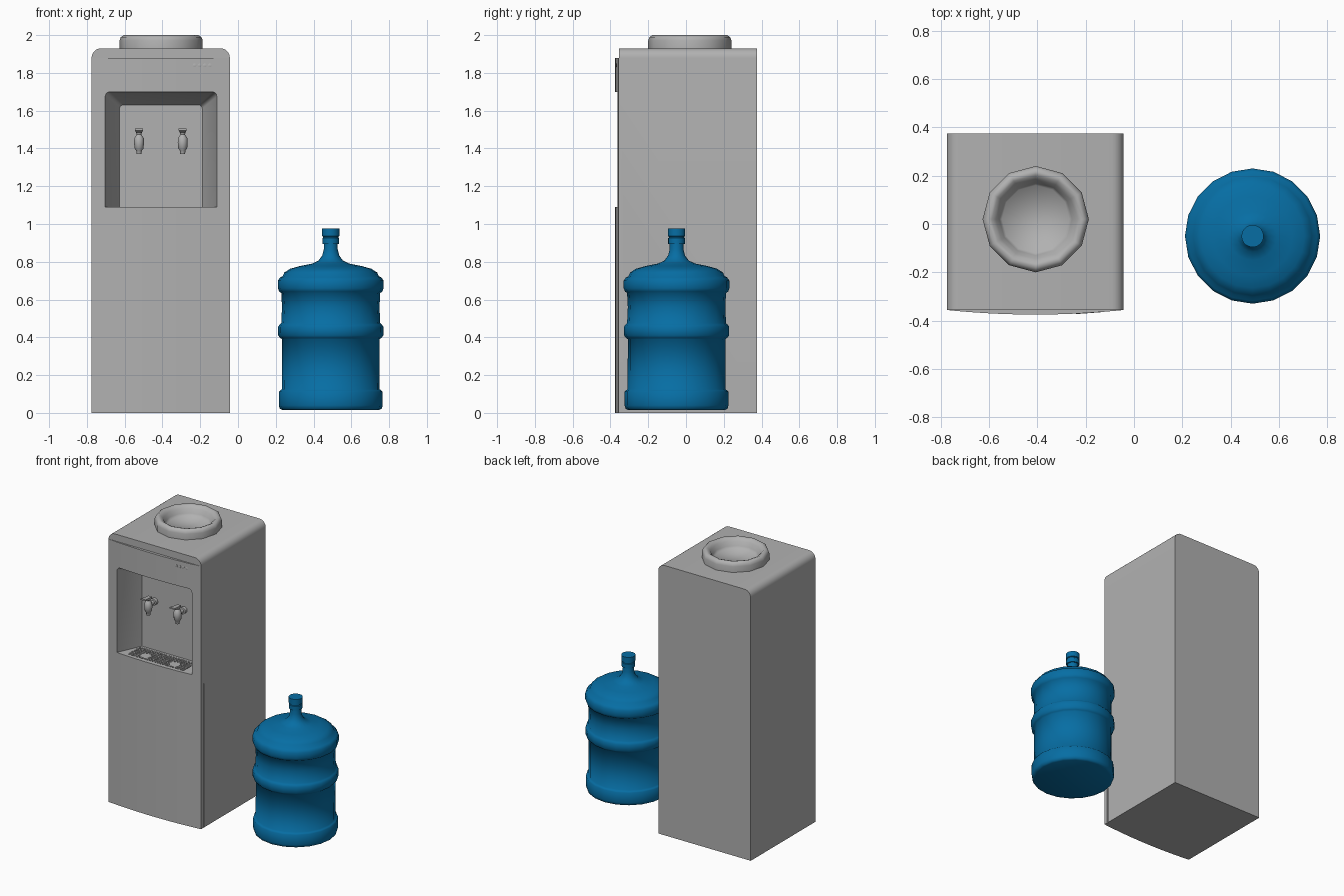
import bpy, bmesh
from math import sin, cos, pi, radians
from mathutils import Vector, Matrix

if "Cube" in bpy.data.objects:
    bpy.data.objects.remove(bpy.data.objects["Cube"])

CX = -0.409          # cabinet centre in x
HALF = 0.366         # cabinet half width


def material(name, colour):
    mat = bpy.data.materials.new(name)
    mat.diffuse_color = (*colour, 1)
    mat.use_nodes = True
    mat.node_tree.nodes["Principled BSDF"].inputs["Base Color"].default_value = mat.diffuse_color
    return mat


GREY = material("cabinet_grey", (0.44, 0.44, 0.44))
BLUE = material("bottle_blue", (0.002, 0.155, 0.37))


def activate(ob):
    bpy.ops.object.select_all(action='DESELECT')
    ob.select_set(True)
    bpy.context.view_layer.objects.active = ob


def smooth(ob, angle=35):
    activate(ob)
    bpy.ops.object.shade_smooth_by_angle(angle=radians(angle))


def finish(bm, name, angle=35, mat=GREY):
    bmesh.ops.recalc_face_normals(bm, faces=bm.faces[:])
    me = bpy.data.meshes.new(name)
    bm.to_mesh(me)
    bm.free()
    ob = bpy.data.objects.new(name, me)
    bpy.context.collection.objects.link(ob)
    me.materials.append(mat)
    smooth(ob, angle)
    return ob


def add_loft(bm, loops):
    """Bridge equal-sized point loops and cap both ends."""
    rows = [[bm.verts.new(p) for p in loop] for loop in loops]
    n = len(rows[0])
    for a, b in zip(rows, rows[1:]):
        for i in range(n):
            j = (i + 1) % n
            bm.faces.new((a[i], a[j], b[j], b[i]))
    bm.faces.new(rows[0])
    bm.faces.new(rows[-1])


def loft(name, loops, angle=35, mat=GREY):
    bm = bmesh.new()
    add_loft(bm, loops)
    return finish(bm, name, angle, mat)


def rings(profile, cx, cy, n):
    """Circles for a turned part from (radius, z) pairs."""
    return [[(cx + r * cos(2 * pi * i / n), cy + r * sin(2 * pi * i / n), z)
             for i in range(n)] for r, z in profile]


def add_box(bm, lo, hi):
    lo, hi = Vector(lo), Vector(hi)
    m = Matrix.Translation((lo + hi) / 2) @ Matrix.Diagonal((*(hi - lo), 1))
    bmesh.ops.create_cube(bm, size=1, matrix=m)


def box(name, lo, hi):
    bm = bmesh.new()
    add_box(bm, lo, hi)
    return finish(bm, name)


def arch(x0, x1, z0, z1, r, y, n=6):
    """Rectangle in the xz plane with rounded top corners."""
    pts = [(x0, y, z0), (x1, y, z0)]
    for cx, start in ((x1 - r, 0), (x0 + r, pi / 2)):
        for i in range(n + 1):
            a = start + i / n * pi / 2
            pts.append((cx + r * cos(a), y, z1 - r + r * sin(a)))
    return pts


def boolean(ob, cutter, op):
    mod = ob.modifiers.new("bool", 'BOOLEAN')
    mod.operation, mod.object, mod.solver = op, cutter, 'EXACT'
    activate(ob)
    bpy.ops.object.modifier_apply(modifier=mod.name)
    bpy.data.objects.remove(cutter)


def front_y(x):
    return -0.356 - 0.019 * (1 - ((x - CX) / HALF) ** 2)


# Cabinet body with a bowed front panel
cabinet = loft("cabinet", [arch(CX - HALF, CX + HALF, 0, 1.93, 0.05, y) for y in (-0.356, 0.375)])
w = HALF - 0.003
plan = [(CX + w * (i / 12 - 1), front_y(CX + w * (i / 12 - 1))) for i in range(25)]
plan += [(CX + w, -0.3), (CX - w, -0.3)]
bow = loft("bow", [[(x, y, z) for x, y in plan] for z in (0, 1.88)])
boolean(cabinet, bow, 'UNION')

# Tapered dispensing recess
recess = loft("recess_cutter", [
    arch(-0.703, -0.112, 1.09, 1.70, 0.025, -0.45),
    arch(-0.703, -0.112, 1.09, 1.70, 0.025, -0.36),
    arch(-0.627, -0.189, 1.09, 1.63, 0.02, -0.19)])
boolean(cabinet, recess, 'DIFFERENCE')

# Drip tray pit and slot on the right side
X0, X1, Y0, Y1 = -0.632, -0.186, -0.345, -0.207
boolean(cabinet, box("pit", (X0, Y0, 1.06), (X1, Y1, 1.12)), 'DIFFERENCE')
x = CX + HALF
boolean(cabinet, box("slot", (x - 0.006, -0.331, -0.1), (x + 0.006, -0.323, 1.03)), 'DIFFERENCE')
smooth(cabinet)

# Drip grate of crossed bars
bm = bmesh.new()
NX, NY = 22, 7
for i in range(NX + 1):
    x = X0 + (X1 - X0) * i / NX
    add_box(bm, (x - 0.004, Y0, 1.078), (x + 0.004, Y1, 1.089))
for i in range(NY + 1):
    y = Y0 + (Y1 - Y0) * i / NY
    add_box(bm, (X0, y - 0.004, 1.080), (X1, y + 0.004, 1.0885))
finish(bm, "drip_grate")

# Taps, each with a cup pad below it
tap_profile = [(0.013, 1.37), (0.015, 1.39), (0.024, 1.40), (0.026, 1.43), (0.025, 1.455),
               (0.016, 1.468), (0.012, 1.475), (0.016, 1.485), (0.016, 1.495)]
for side, tx in (("left", -0.524), ("right", -0.293)):
    bm = bmesh.new()
    ty = -0.265
    add_loft(bm, rings(tap_profile, tx, ty, 12))
    # Stem and wall flange
    stem = [(0.014, ty), (0.014, -0.215), (0.024, -0.213), (0.024, -0.185)]
    add_loft(bm, [[(tx + r * cos(i * pi / 6), y, 1.44 + r * sin(i * pi / 6))
                   for i in range(12)] for r, y in stem])
    # Lever paddle pointing forward
    add_loft(bm, [[(tx - h, y, z), (tx + h, y, z), (tx + h, y, z + t), (tx - h, y, z + t)]
                  for y, z, h, t in ((-0.245, 1.480, 0.014, 0.016), (-0.29, 1.485, 0.016, 0.014),
                                     (-0.325, 1.495, 0.021, 0.010))])
    finish(bm, side + "_tap", 50)
    loft(side + "_cup_pad", rings([(0.036, 1.078), (0.036, 1.0895)], tx, -0.295, 16))

# Indicator lights
for i in range(4):
    x = -0.230 + 0.027 * i
    y = front_y(x)
    loft("indicator_light_%d" % (i + 1),
         [[(x + r * cos(k * pi / 5), y + d, 1.840 + r * sin(k * pi / 5)) for k in range(10)]
          for r, d in ((0.010, 0.004), (0.010, -0.001), (0.006, -0.002))])

# Bottle seat collar on the top
loft("bottle_collar", rings([(0.22, 1.92), (0.22, 1.972), (0.214, 1.989), (0.198, 2.0),
                             (0.182, 1.995), (0.165, 1.978), (0.15, 1.95), (0.14, 1.933)],
                            -0.407, 0.02, 12), 75)

# Water bottle
bottle = [(0.255, 0.015), (0.270, 0.022), (0.275, 0.04), (0.275, 0.112), (0.268, 0.119), (0.259, 0.125),
          (0.258, 0.39), (0.268, 0.397), (0.278, 0.41), (0.279, 0.455), (0.270, 0.468), (0.262, 0.475),
          (0.258, 0.56), (0.262, 0.635), (0.273, 0.642), (0.280, 0.66), (0.280, 0.70), (0.268, 0.717),
          (0.254, 0.724), (0.246, 0.743), (0.215, 0.763), (0.165, 0.777), (0.10, 0.79), (0.065, 0.806),
          (0.045, 0.833), (0.037, 0.865), (0.036, 0.903)]
loft("water_bottle", rings(bottle, 0.491, -0.05, 20), 62, BLUE)
cap = [(0.044, 0.895), (0.044, 0.925), (0.040, 0.928), (0.040, 0.933), (0.046, 0.936), (0.046, 0.975)]
loft("bottle_cap", rings(cap, 0.491, -0.05, 20), 50, BLUE)
